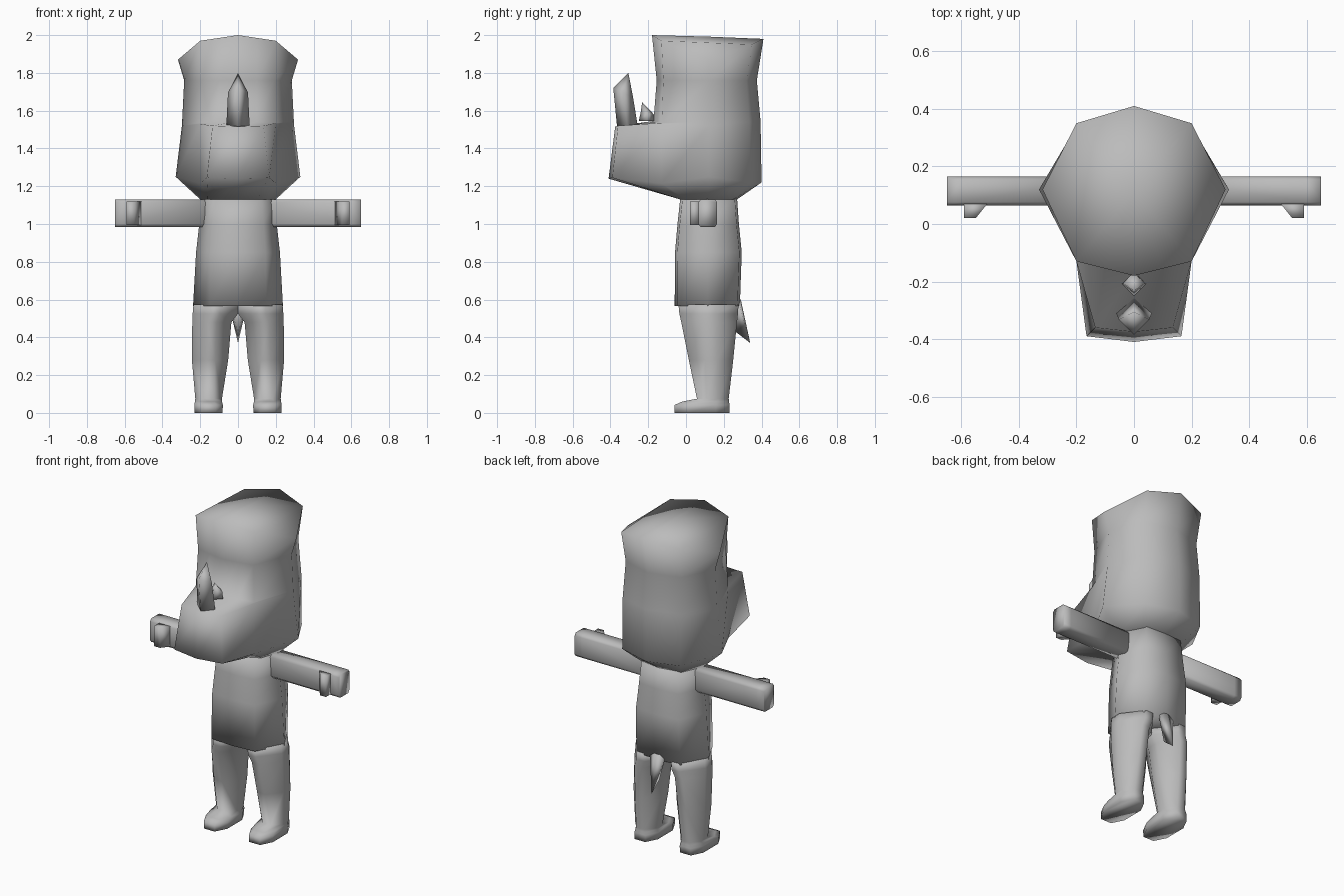
import bpy, bmesh, math

if "Cube" in bpy.data.objects:
    bpy.data.objects.remove(bpy.data.objects["Cube"])

grey = bpy.data.materials.new("plain_grey")
grey.diffuse_color = (0.5, 0.5, 0.5, 1)
grey.use_nodes = True
grey.node_tree.nodes["Principled BSDF"].inputs["Base Color"].default_value = grey.diffuse_color


def make(name, verts, faces, angle=180):
    bm = bmesh.new()
    vs = [bm.verts.new(v) for v in verts]
    for f in faces:
        bm.faces.new([vs[i] for i in f])
    bmesh.ops.recalc_face_normals(bm, faces=bm.faces)
    me = bpy.data.meshes.new(name)
    bm.to_mesh(me)
    bm.free()
    me.materials.append(grey)
    ob = bpy.data.objects.new(name, me)
    bpy.context.collection.objects.link(ob)
    bpy.ops.object.select_all(action='DESELECT')
    ob.select_set(True)
    bpy.context.view_layer.objects.active = ob
    bpy.ops.object.shade_smooth_by_angle(angle=math.radians(angle))
    return ob


def loft(name, rings, top=None, apex=None):
    """Skin a stack of equal rings and close both ends."""
    n = len(rings[0])
    verts = [p for r in rings for p in r] + ([apex] if apex else [])
    faces = [(k * n + i, k * n + (i + 1) % n, (k + 1) * n + (i + 1) % n, (k + 1) * n + i)
             for k in range(len(rings) - 1) for i in range(n)]
    faces.append(tuple(range(n))[::-1])
    base = (len(rings) - 1) * n
    faces += [tuple(base + i for i in f) for f in (top or [range(n)])]
    return make(name, verts, faces)


def octagon(x0, x1, y0, y1, z, c):
    """Rectangle with cut corners at height z."""
    dx, dy = (x1 - x0) / 2 * c, (y1 - y0) / 2 * c
    return [(x0 + dx, y0, z), (x1 - dx, y0, z), (x1, y0 + dy, z), (x1, y1 - dy, z),
            (x1 - dx, y1, z), (x0 + dx, y1, z), (x0, y1 - dy, z), (x0, y0 + dy, z)]


def mirrored(half):
    """Half ring from front centre to back centre, completed across x."""
    return half + [(-x, y, z) for x, y, z in half[-2:0:-1]]


def horn(name, levels, tip):
    """Four-sided spike; each level is half width, front y, back y, front z, back z."""
    rings = [[(0, f, zf), (w, (f + b) / 2, (zf + zb) / 2), (0, b, zb),
              (-w, (f + b) / 2, (zf + zb) / 2)] for w, f, b, zf, zb in levels]
    verts = [p for r in rings for p in r] + [tip]
    last = len(verts) - 1
    faces = [(k * 4 + i, k * 4 + (i + 1) % 4, k * 4 + 4 + (i + 1) % 4, k * 4 + 4 + i)
             for k in range(len(rings) - 1) for i in range(4)]
    faces += [(last - 4 + i, last - 4 + (i + 1) % 4, last) for i in range(4)]
    make(name, verts, faces + [(3, 2, 1, 0)])


# Head with snout: front, front corner, cheek, side, back corner, back
head = [
    [(0, -0.03, 1.13), (0.1, -0.03, 1.13), (0.16, 0.0, 1.13), (0.2, 0.12, 1.13),
     (0.14, 0.25, 1.13), (0, 0.27, 1.13)],
    [(0, -0.41, 1.24), (0.165, -0.39, 1.245), (0.2, -0.13, 1.215), (0.33, 0.12, 1.25),
     (0.2, 0.34, 1.22), (0, 0.40, 1.22)],
    [(0, -0.375, 1.515), (0.135, -0.36, 1.52), (0.2, -0.13, 1.53), (0.297, 0.12, 1.52),
     (0.2, 0.335, 1.52), (0, 0.395, 1.52)],
    [(0, -0.172, 1.545), (0.1, -0.15, 1.54), (0.2, -0.128, 1.535), (0.296, 0.12, 1.54),
     (0.2, 0.335, 1.54), (0, 0.395, 1.54)],
    [(0, -0.155, 1.76), (0.1, -0.137, 1.76), (0.19, -0.12, 1.76), (0.285, 0.12, 1.76),
     (0.19, 0.32, 1.76), (0, 0.375, 1.76)],
    [(0, -0.18, 2.0), (0.1, -0.155, 1.985), (0.2, -0.13, 1.97), (0.318, 0.12, 1.87),
     (0.2, 0.35, 1.95), (0, 0.41, 1.98)],
]
crown = [(0, 1, 10), (1, 2, 10), (2, 4, 10), (4, 5, 10), (5, 6, 10), (6, 8, 10),
         (8, 9, 10), (9, 0, 10), (2, 3, 4), (6, 7, 8)]
loft("head", [mirrored(r) for r in head], crown, (0, 0.115, 1.992))

# Horns
horn("large_horn", [(0.062, -0.365, -0.255, 1.515, 1.515),
                    (0.053, -0.385, -0.28, 1.72, 1.67)], (0, -0.305, 1.80))
horn("small_horn", [(0.042, -0.25, -0.165, 1.545, 1.545),
                    (0.037, -0.24, -0.17, 1.59, 1.58)], (0, -0.232, 1.645))

# Torso: side half width, corner x, front y, back y, height
loft("torso", [mirrored([(0, f, z), (c, f + 0.012, z), (w, 0.115, z),
                         (c, b - 0.012, z), (0, b, z)])
               for w, c, f, b, z in ((0.238, 0.15, -0.06, 0.285, 0.565),
                                     (0.222, 0.145, -0.058, 0.295, 0.85),
                                     (0.205, 0.135, -0.045, 0.28, 1.0),
                                     (0.2, 0.125, -0.03, 0.27, 1.14))])

# Tail
make("tail", [(-0.055, 0.275, 0.6), (0.055, 0.275, 0.6), (0, 0.29, 0.6),
              (0, 0.262, 0.43), (0, 0.34, 0.37)],
     [(0, 1, 2), (0, 3, 1), (0, 4, 3), (1, 3, 4), (1, 4, 2), (0, 2, 4)])

for side, s in (("right", 1), ("left", -1)):
    def flip(ring):
        return [(s * x, y, z) for x, y, z in ring]

    # Leg with foot, from the sole up to the crotch
    loft(side + "_leg", [flip(octagon(*r)) for r in (
        (0.082, 0.23, -0.06, 0.23, 0.0, 0.5), (0.08, 0.231, -0.06, 0.23, 0.042, 0.5),
        (0.085, 0.228, -0.02, 0.228, 0.06, 0.55), (0.085, 0.226, 0.058, 0.226, 0.075, 0.6),
        (0.052, 0.244, 0.015, 0.25, 0.28, 0.72), (0.035, 0.242, -0.025, 0.27, 0.48, 0.75),
        (0.0, 0.24, -0.035, 0.275, 0.525, 0.78), (0.0, 0.236, -0.04, 0.278, 0.575, 0.78))])
    # Arm
    loft(side + "_arm", [[(s * x, y, z) for y, z, _ in
                          octagon(0.065, 0.165, 0.985, 1.13, 0, 0.22)]
                         for x in (0.15, 0.6, 0.65)])
    # Thumb
    thumb = ((0.51, 0.07), (0.55, 0.02), (0.59, 0.02), (0.59, 0.07))
    loft(side + "_thumb", [[(s * x, y, z) for x, y in thumb] for z in (0.995, 1.12)])
